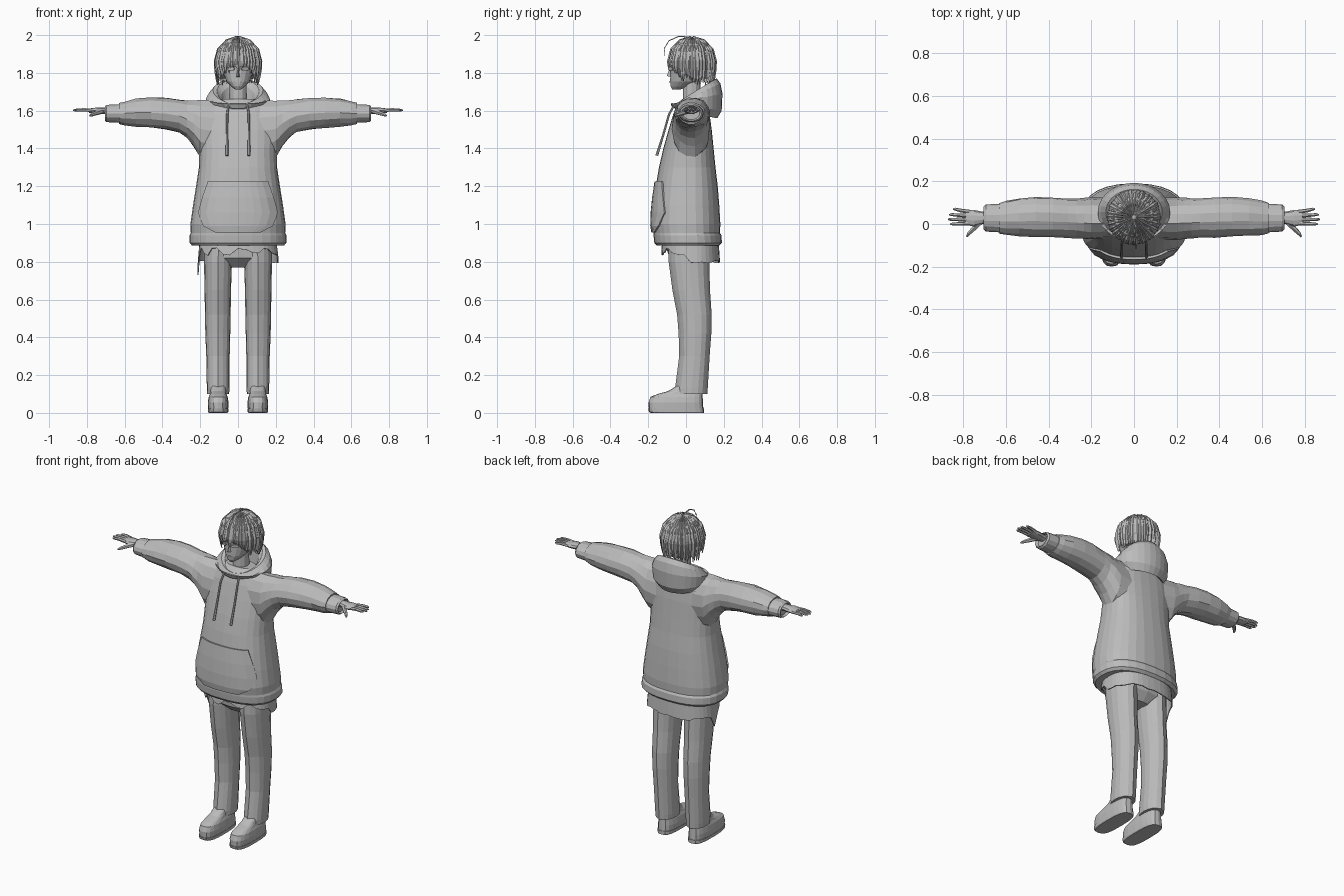
import bpy, bmesh, math, random
from mathutils import Vector

if "Cube" in bpy.data.objects:
    bpy.data.objects.remove(bpy.data.objects["Cube"])

random.seed(4)
grey = bpy.data.materials.new("plain_grey")
grey.diffuse_color = (0.5, 0.5, 0.5, 1)
grey.use_nodes = True
grey.node_tree.nodes["Principled BSDF"].inputs["Base Color"].default_value = grey.diffuse_color


def make(name, verts, faces, thickness=0):
    me = bpy.data.meshes.new(name)
    me.from_pydata([tuple(v) for v in verts], [], faces)
    bm = bmesh.new()
    bm.from_mesh(me)
    bmesh.ops.recalc_face_normals(bm, faces=bm.faces)
    bm.to_mesh(me)
    bm.free()
    ob = bpy.data.objects.new(name, me)
    bpy.context.collection.objects.link(ob)
    me.materials.append(grey)
    if thickness:
        ob.modifiers.new("thickness", "SOLIDIFY").thickness = thickness
    return ob


def loft(name, rings, caps=True, loop=False, thickness=0):
    """Skin a list of equally long closed rings."""
    n, m = len(rings[0]), len(rings)
    faces = [(i * n + j, i * n + (j + 1) % n, (i + 1) % m * n + (j + 1) % n, (i + 1) % m * n + j)
             for i in range(m if loop else m - 1) for j in range(n)]
    if caps and not loop:
        faces += [tuple(range(n))[::-1], tuple(range((m - 1) * n, m * n))]
    return make(name, [v for r in rings for v in r], faces, thickness)


def power(v, p):
    return math.copysign(abs(v) ** (2 / p), v)


def flat_ring(z, hx, yf, yb, cx=0, n=24, p=2.4):
    cy, hy = (yf + yb) / 2, (yb - yf) / 2
    return [Vector((cx + hx * power(math.cos(a), p), cy + hy * power(math.sin(a), p), z))
            for a in (math.tau * j / n for j in range(n))]


def side_ring(x, z0, z1, y0, y1, n=14, wob=0.0):
    ring = []
    for j in range(n):
        a, k = math.tau * j / n, 1 + random.uniform(-wob, wob)
        ring.append(Vector((x, (y0 + y1) / 2 + (y1 - y0) / 2 * math.cos(a) * k,
                            (z0 + z1) / 2 + (z1 - z0) / 2 * math.sin(a) * k)))
    return ring


def tube(name, pts, radii, n=6):
    """Round tapered tube along a list of points."""
    pts, rings = [Vector(p) for p in pts], []
    for i, p in enumerate(pts):
        d = (pts[min(i + 1, len(pts) - 1)] - pts[max(i - 1, 0)]).normalized()
        u = d.orthogonal().normalized()
        v = d.cross(u)
        rings.append([p + radii[i] * (u * math.cos(math.tau * j / n) + v * math.sin(math.tau * j / n))
                      for j in range(n)])
    return loft(name, rings)


def on_torso(x, z):
    """Front y of the hoodie body at x, z."""
    for a, b in zip(body, body[1:]):
        if a[0] <= z <= b[0]:
            t = (z - a[0]) / (b[0] - a[0])
            hx, yf, yb = (a[i] + (b[i] - a[i]) * t for i in (1, 2, 3))
            k = max(0, 1 - min(1, abs(x) / hx) ** 2.4) ** (1 / 2.4)
            return (yf + yb) / 2 - (yb - yf) / 2 * k


# Hoodie body with hem band
body = [(0.885, .243, -.155, .175), (0.9, .256, -.168, .19), (0.94, .256, -.172, .188),
        (0.952, .25, -.172, .18), (1.0, .252, -.18, .182), (1.1, .238, -.174, .176),
        (1.2, .222, -.16, .168), (1.3, .207, -.143, .156), (1.4, .205, -.12, .146),
        (1.5, .21, -.092, .136), (1.58, .2, -.068, .125), (1.63, .16, -.05, .11),
        (1.662, .09, -.02, .085)]
loft("hoodie_body", [flat_ring(*b, n=28) for b in body])

# Kangaroo pocket, slightly bulging, with slanted openings
nx, rows = 10, [(0.955, .12), (0.99, .185), (1.06, .212), (1.14, .19), (1.225, .16)]
pv = [Vector((w * (2 * i / nx - 1), on_torso(w * (2 * i / nx - 1), z) - .011, z))
      for z, w in rows for i in range(nx + 1)]
make("front_pocket", pv, [(r * (nx + 1) + i, r * (nx + 1) + i + 1, (r + 1) * (nx + 1) + i + 1, (r + 1) * (nx + 1) + i)
                          for r in range(len(rows) - 1) for i in range(nx)], 0.014)

# Hood lying around the neck, sagging at the back
rings = []
for j in range(28):
    a = math.tau * j / 28
    c, s = math.cos(a), math.sin(a)
    t = (1 + s) / 2
    rim, mid, low = 1.635 + .135 * t ** 0.9, 1.635 + .055 * t, 1.60 - .04 * t
    sect = [(.42, 1.62), (.52, rim - .035), (.66, rim - .004), (.78, rim), (.92, rim - .025),
            (1.0, mid), (.97, low + .04), (.8, low)]
    rings.append([Vector((.17 * k * c, .056 + .137 * k * s, z)) for k, z in sect])
loft("hood", rings, loop=True)

# Shirt tail with ragged stepped edge
n, sv = 40, []
for j in range(n):
    a = math.tau * j / n
    c, s = power(math.cos(a), 2.4), power(math.sin(a), 2.4)
    low = (.84 if s < -.5 else .80) + .03 * (j // 2 % 2) * (s < .2) + random.uniform(-.008, .008)
    if j == 20:
        low = .73
    sv += [Vector((.2 * c, .025 + .145 * s, .95)), Vector((.215 * c, .025 + .155 * s, low))]
make("shirt_tail", sv, [(2 * j, 2 * j + 1, (2 * j + 3) % (2 * n), (2 * j + 2) % (2 * n)) for j in range(n)], .006)

# Hips
loft("hips", [flat_ring(.77, .06, -.03, .08, n=16), flat_ring(.82, .165, -.085, .12, n=16),
              flat_ring(.95, .18, -.095, .13, n=16)])

# Head, neck and face
loft("head", [flat_ring(*r, n=18, p=2.1) for r in [
    (1.712, .015, -.073, -.03), (1.728, .036, -.082, .02), (1.755, .062, -.085, .07), (1.80, .08, -.084, .1),
    (1.85, .09, -.084, .12), (1.92, .085, -.07, .12), (1.97, .04, -.02, .08)]])
loft("neck", [flat_ring(z, r, .03 - r, .03 + r, n=12, p=2) for z, r in ((1.6, .06), (1.66, .047), (1.76, .045))])
make("nose", [(-.01, -.083, 1.778), (.01, -.083, 1.778), (0, -.102, 1.785), (0, -.083, 1.83)],
     [(0, 1, 2), (1, 3, 2), (3, 0, 2), (0, 3, 1)])
make("mouth", [(-.017, -.082, 1.752), (0, -.09, 1.748), (.017, -.082, 1.752), (0, -.09, 1.755)], [(0, 1, 2, 3)], .004)


# Hair: smooth dome on top, hanging straight below the widest level
def hair_point(a, f, low, k=1.0):
    c, s = math.cos(a), math.sin(a)
    f2 = f / .6
    if f2 <= 1:
        r, z = math.sin(f2 * math.pi / 2), 1.862 + .133 * k * math.cos(f2 * math.pi / 2)
    else:
        g = (f - .6) / .4
        r, z = 1 - .13 * g * g, 1.862 + (low - 1.862) * g
    return Vector((.129 * k * r * c, .032 + .132 * k * r * s, z))


def hair_low(a):
    s = math.sin(a)
    return 1.815 if s < -.65 else (1.775 if s < -.1 else 1.757)


cap = [[hair_point(math.tau * j / 36, f, hair_low(math.tau * j / 36) + .012, .95) for j in range(36)]
       for f in (.02, .15, .3, .45, .6, .75, .9, 1)]
loft("hair_cap", cap)
locks, lf = [], []
for i in range(46):
    a = math.tau * i / 46 + random.uniform(-.04, .04)
    low, k = hair_low(a) + random.uniform(-.022, .015), random.uniform(.975, 1.01)
    base = len(locks)
    for f, w in ((.03, .10), (.2, .095), (.4, .095), (.6, .1), (.75, .095), (.9, .065), (1, .008)):
        drift = .05 * math.sin(i * 2.3) * max(0, f - .5)
        locks += [hair_point(a - w + drift, f, low, k - .05), hair_point(a + drift, f, low, k),
                  hair_point(a + w + drift, f, low, k - .05)]
    for r in range(6):
        for q in range(3):
            p0, p1 = base + 3 * r + q, base + 3 * r + (q + 1) % 3
            lf.append((p0, p1, p1 + 3, p0 + 3))
make("hair_locks", locks, lf)
tube("stray_hair", [(0, .02, 1.99), (.004, -.04, 1.993), (.008, -.09, 1.97), (.01, -.115, 1.93), (.01, -.112, 1.89)],
     [.004, .004, .003, .003, .001], 4)

# Everything that comes in left and right pairs
for side, m in (("left", 1), ("right", -1)):
    # Sleeve flaring into the armpit, and cuff
    sl = [(.10, 1.32, 1.655, -.07, .12), (.2, 1.35, 1.655, -.075, .125), (.235, 1.41, 1.655, -.07, .123),
          (.27, 1.455, 1.655, -.066, .12), (.31, 1.485, 1.66, -.063, .12), (.38, 1.5, 1.668, -.062, .125),
          (.46, 1.508, 1.67, -.06, .128), (.54, 1.515, 1.664, -.055, .12), (.6, 1.522, 1.65, -.05, .108),
          (.63, 1.53, 1.642, -.045, .1)]
    loft(side + "_sleeve", [side_ring(m * s[0], *s[1:], wob=.035) for s in sl])
    loft(side + "_cuff", [side_ring(m * x, 1.585 - r, 1.585 + r, .028 - 1.35 * r, .028 + 1.35 * r)
                          for x, r in ((.615, .046), (.625, .05), (.695, .047), (.705, .04), (.69, .033))])
    # Hand with four fingers and a thumb
    loft(side + "_hand", [side_ring(m * x, 1.6 - h, 1.6 + h, y0, y1, n=10) for x, h, y0, y1 in (
        (.66, .02, .005, .055), (.71, .018, 0, .058), (.75, .017, -.012, .066), (.79, .012, -.004, .066))])
    for k, (y0, y1, end) in enumerate(((.002, .0, .862), (.02, .022, .873), (.038, .044, .867), (.057, .07, .85))):
        tube(f"{side}_finger_{k + 1}", [(m * .77, y0, 1.601), (m * .815, (y0 + y1) / 2, 1.605),
                                        (m * (end - .01), y1, 1.603), (m * end, y1, 1.602)], [.01, .009, .007, .003])
    tube(side + "_thumb", [(m * .72, .01, 1.597), (m * .752, -.022, 1.587), (m * .775, -.045, 1.578),
                           (m * .785, -.06, 1.573)], [.014, .012, .009, .004])
    # Trouser leg with a front and back crease
    leg = [(.1, .105, .058, -.058, .112), (.13, .105, .06, -.056, .114), (.3, .106, .062, -.034, .124),
           (.42, .107, .066, -.037, .133), (.52, .107, .068, -.045, .135), (.65, .107, .07, -.07, .126),
           (.8, .106, .074, -.09, .122), (.93, .1, .08, -.09, .125)]
    legs = []
    for z, cx, hx, yf, yb in leg:
        r = flat_ring(z, hx, yf + .006, yb - .005, m * cx, 16, 2.3)
        r[12].y -= .008
        r[4].y += .006
        legs.append(r)
    loft(side + "_trouser_leg", legs)
    # Shoe on a thin sole
    loft(side + "_sole", [flat_ring(z, hx, yf, .095, m * .105, 20, 3) for z, hx, yf in
                          ((0, .05, -.188), (.006, .054, -.196), (.022, .055, -.2))])
    loft(side + "_shoe", [flat_ring(z, hx, yf, yb, m * .105, 20, 2.8) for z, hx, yf, yb in (
        (.02, .053, -.197, .092), (.055, .055, -.198, .09), (.085, .05, -.188, .088), (.1, .044, -.15, .088),
        (.115, .042, -.095, .088), (.145, .042, -.045, .088))])
    # Drawstring hanging clear of the chest
    tube(side + "_drawstring", [(m * .05, -.062, 1.63), (m * .057, -.09, 1.58), (m * .058, -.118, 1.48),
                                (m * .058, -.155, 1.362)], [.006, .006, .006, .008])
    # Eye plate
    ev = [(m * (.036 + .02 * math.cos(a)), -.079 + .012 * math.cos(a), 1.822 + .011 * math.sin(a))
          for a in (math.tau * j / 10 for j in range(10))]
    make(side + "_eye", ev, [tuple(range(10))], .006)
